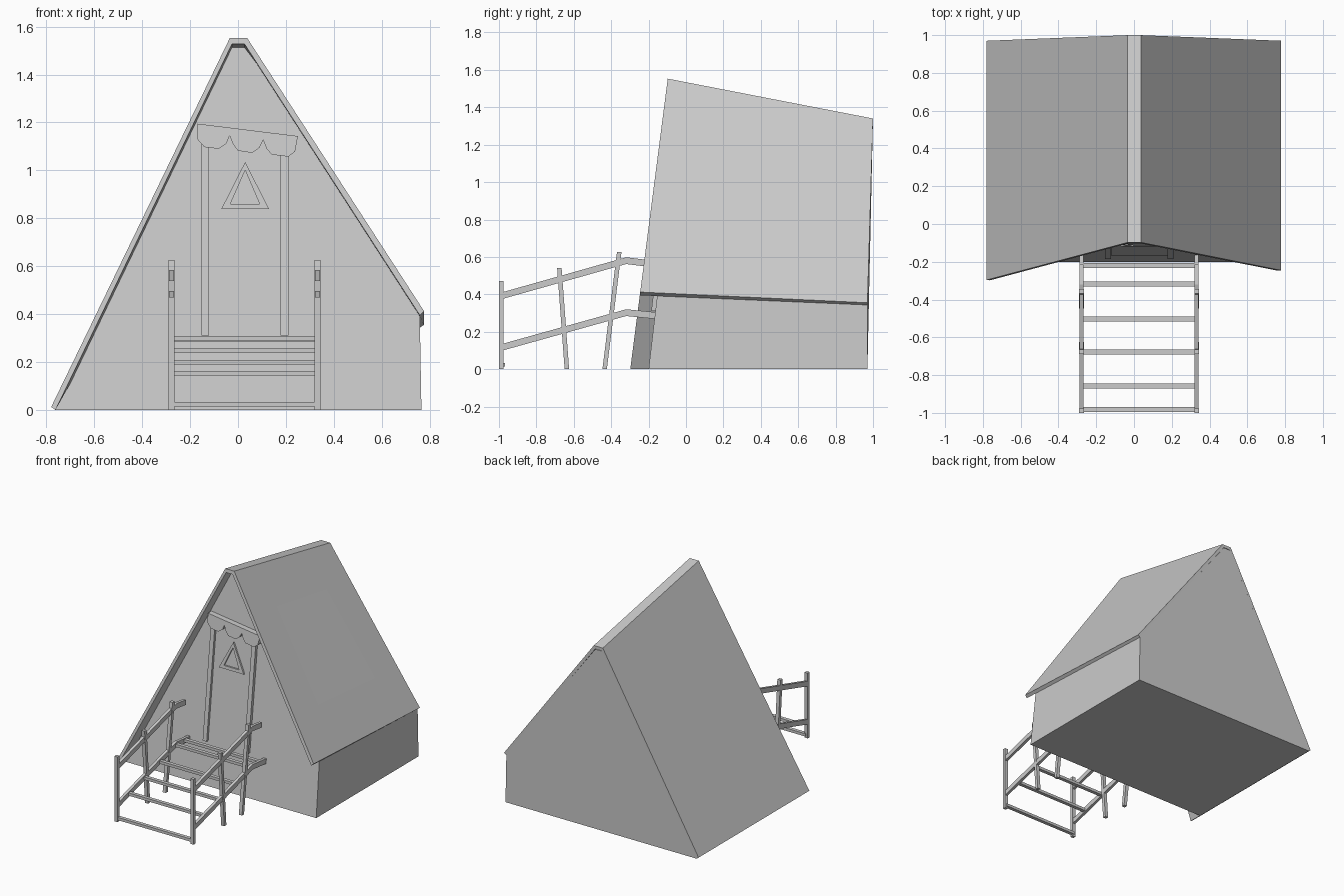
import bpy, bmesh

if "Cube" in bpy.data.objects:
    bpy.data.objects.remove(bpy.data.objects["Cube"])


def loft(name, pairs, loc=(0, 0, 0)):
    """Closed prism(s) between matching 3D outlines."""
    bm = bmesh.new()
    for a, b in pairs:
        va = [bm.verts.new(p) for p in a]
        vb = [bm.verts.new(p) for p in b]
        n = len(va)
        bm.faces.new(va)
        bm.faces.new(vb[::-1])
        for i in range(n):
            j = (i + 1) % n
            bm.faces.new((va[j], va[i], vb[i], vb[j]))
    bmesh.ops.recalc_face_normals(bm, faces=bm.faces[:])
    me = bpy.data.meshes.new(name)
    bm.to_mesh(me)
    bm.free()
    ob = bpy.data.objects.new(name, me)
    ob.location = loc
    bpy.context.collection.objects.link(ob)
    return ob


def front_y(z):
    return -0.20 + 0.117 * z      # leaning front wall


def rake_y(z):
    return -0.298 + 0.129 * z     # leaning roof edge


def back_y(z):
    return 0.97 + 0.03 * max(0, z - 0.35)


def place(pts, fy, off=0.0):
    return [(x, fy(z) + off, z) for x, z in pts]


def on_wall(name, outlines, depth):
    """Flat pieces standing out from the front wall."""
    return loft(name, [(place(o, front_y, 0.01), place(o, front_y, -depth))
                       for o in outlines])


# House body
front = [(-0.765, 0), (-0.027, 1.525), (0.027, 1.525), (0.759, 0.395), (0.766, 0)]
back = [(-0.765, 0), (-0.027, 1.315), (0.027, 1.315), (0.759, 0.35), (0.766, 0)]
loft("house_body", [(place(front, front_y), place(back, back_y))])

# Lopsided roof shell: long left slope, short right slope
roof_f = [(-0.78, 0.012), (-0.034, 1.553), (0.038, 1.553), (0.777, 0.412),
          (0.759, 0.395), (0.027, 1.528), (-0.025, 1.528), (-0.762, 0.0)]
roof_b = [(-0.78, 0.012), (-0.034, 1.34), (0.038, 1.34), (0.777, 0.355),
          (0.759, 0.343), (0.027, 1.318), (-0.025, 1.318), (-0.762, 0.0)]
loft("roof", [(place(roof_f, rake_y), place(roof_b, back_y))])

# Door with side jambs
on_wall("door", [[(-0.12, 0.31), (0.18, 0.31), (0.18, 1.12), (-0.12, 1.12)]], 0.006)
on_wall("door_jambs", [[(x, 0.31), (x + 0.032, 0.31), (x + 0.032, 1.12), (x, 1.12)]
                       for x in (-0.153, 0.178)], 0.022)

# Scalloped awning over the door
on_wall("awning", [[(-0.17, 1.195), (-0.17, 1.13), (-0.14, 1.097), (-0.08, 1.09),
                    (-0.048, 1.112), (-0.035, 1.145), (-0.02, 1.108), (0.0, 1.082),
                    (0.06, 1.073), (0.09, 1.095), (0.105, 1.127), (0.12, 1.09),
                    (0.14, 1.066), (0.21, 1.057), (0.238, 1.078), (0.25, 1.143)]], 0.04)

# Triangular window trim
outer = [(-0.07, 0.838), (0.13, 0.838), (0.03, 1.035)]
inner = [(-0.032, 0.86), (0.09, 0.86), (0.03, 1.0)]
on_wall("window_trim", [[outer[i], outer[i - 1], inner[i - 1], inner[i]]
                        for i in range(3)], 0.018)

# Stairs, mirrored about their own centre line
CX, HALF = 0.027, 0.305


def side_part(name, path, dy, dz, width):
    """Bar following a (y, z) path, on both sides of the stairs."""
    ring = ([(y + dy, z + dz) for y, z in path]
            + [(y - dy, z - dz) for y, z in path[::-1]])
    a, b = ([(HALF + s * width / 2, y, z) for y, z in ring] for s in (-1, 1))
    ob = loft(name, [(a, b)], (CX, 0, 0))
    ob.modifiers.new("Mirror", 'MIRROR')


side_part("handrail", [(-0.99, 0.391), (-0.32, 0.58), (-0.215, 0.567)], 0, 0.018, 0.021)
side_part("stringer", [(-0.99, 0.115), (-0.32, 0.302), (-0.16, 0.286)], 0, 0.018, 0.021)
for name, path in (("front_post", [(-0.988, 0), (-0.988, 0.472)]),
                   ("middle_post", [(-0.637, 0), (-0.677, 0.54)]),
                   ("rear_post", [(-0.435, 0), (-0.357, 0.625)])):
    side_part(name, path, 0.012, 0, 0.025)

# Treads and ground bar
for i, (y, z) in enumerate([(-0.982, 0.023), (-0.858, 0.153), (-0.678, 0.199),
                            (-0.502, 0.248), (-0.317, 0.298), (-0.22, 0.296)]):
    sec = [(y - 0.013, z - 0.01), (y + 0.013, z - 0.01),
           (y + 0.013, z + 0.01), (y - 0.013, z + 0.01)]
    a, b = ([(CX + s * HALF, p, q) for p, q in sec] for s in (-1, 1))
    loft("ground_bar" if i == 0 else "tread_%d" % i, [(a, b)])
